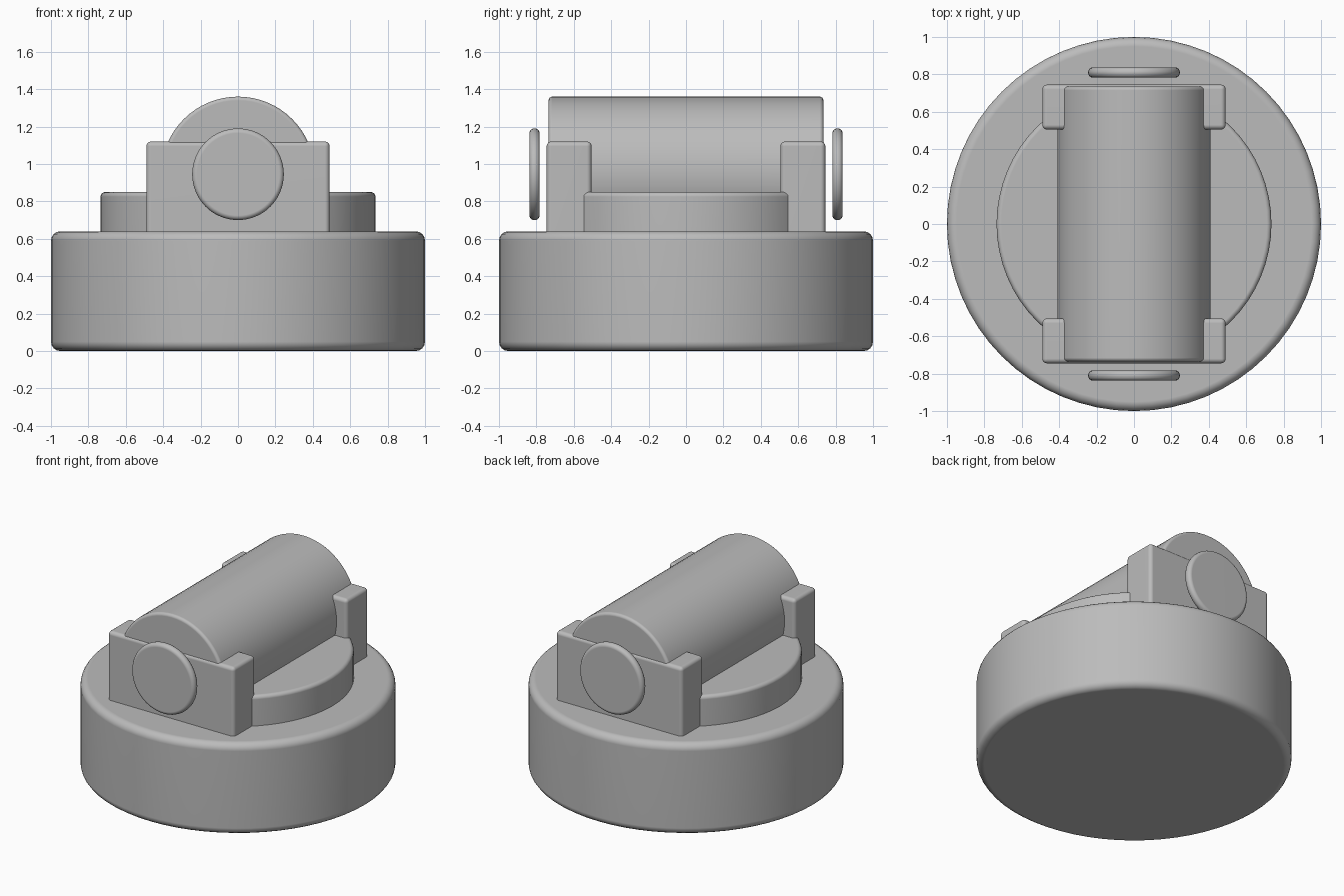
import bpy, bmesh
from math import radians
from mathutils import Matrix, Vector

default = bpy.data.objects.get("Cube")
if default:
    bpy.data.objects.remove(default, do_unlink=True)

GREY = (0.5, 0.5, 0.5, 1.0)
grey = bpy.data.materials.new("plain grey")
grey.use_nodes = True
grey.diffuse_color = GREY
grey.node_tree.nodes["Principled BSDF"].inputs["Base Color"].default_value = GREY


def finish(name, bm, bevel, location):
    """Round the hard edges, then make a smooth-shaded object."""
    hard = [e for e in bm.edges if e.calc_face_angle(0) > radians(60)]
    bmesh.ops.bevel(bm, geom=hard, offset=bevel, segments=4,
                    profile=0.5, affect='EDGES', clamp_overlap=True)
    bmesh.ops.recalc_face_normals(bm, faces=bm.faces)
    mesh = bpy.data.meshes.new(name)
    bm.to_mesh(mesh)
    bm.free()
    mesh.materials.append(grey)
    obj = bpy.data.objects.new(name, mesh)
    obj.location = location
    bpy.context.collection.objects.link(obj)
    bpy.ops.object.select_all(action='DESELECT')
    obj.select_set(True)
    bpy.context.view_layer.objects.active = obj
    bpy.ops.object.shade_smooth_by_angle(angle=radians(40))
    # Keep the flat faces flat beside the rounded edges
    weighted = obj.modifiers.new("flat face normals", 'WEIGHTED_NORMAL')
    weighted.keep_sharp = True
    return obj


def cylinder(name, radius, length, bevel, location, along_y=False):
    bm = bmesh.new()
    turn = Matrix.Rotation(radians(90 if along_y else 0), 4, 'X')
    bmesh.ops.create_cone(bm, cap_ends=True, segments=64, radius1=radius,
                          radius2=radius, depth=length, matrix=turn)
    return finish(name, bm, bevel, location)


def box(name, size, bevel, location):
    bm = bmesh.new()
    bmesh.ops.create_cube(bm, size=1)
    bmesh.ops.scale(bm, vec=Vector(size), verts=bm.verts)
    return finish(name, bm, bevel, location)


# Round base and the low turntable on it
cylinder("base", 1.0, 0.64, 0.05, (0, 0, 0.32))
cylinder("turntable", 0.735, 0.35, 0.025, (0, 0, 0.675))

# Drum lying front to back
cylinder("drum", 0.41, 1.47, 0.02, (0, 0, 0.95), along_y=True)

# Support block and floating end disc at each end
for side, y in (("front", -1), ("back", 1)):
    box(side + "_support", (0.98, 0.24, 0.62), 0.025, (0, y * 0.625, 0.81))
    cylinder(side + "_disc", 0.245, 0.055, 0.025, (0, y * 0.81, 0.945), along_y=True)
